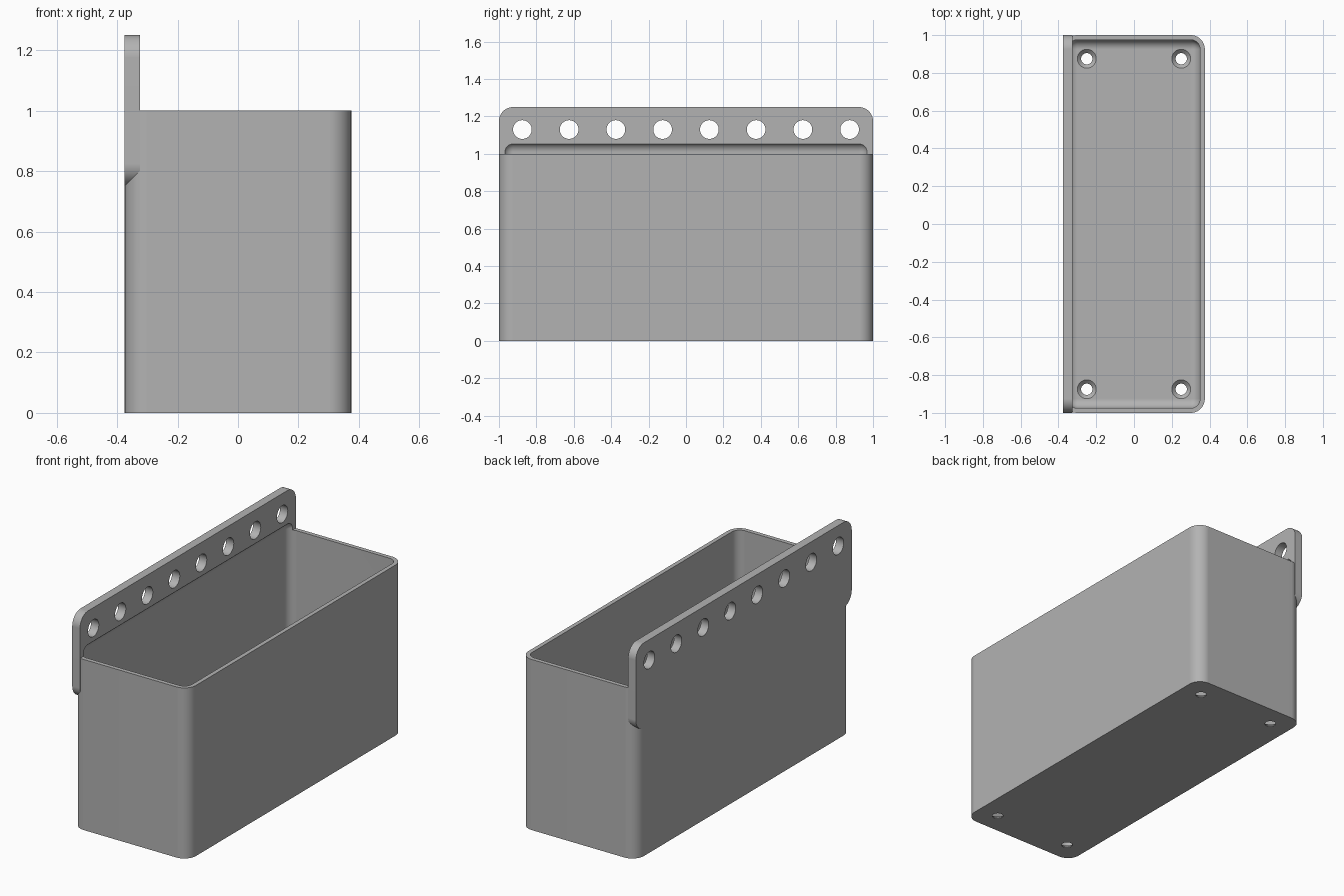
import bpy, bmesh
from math import pi, radians
from mathutils import Matrix, Vector

old = bpy.data.objects.get("Cube")
if old:
    bpy.data.objects.remove(old, do_unlink=True)

grey = bpy.data.materials.new("mid grey")
grey.use_nodes = True
colour = (0.45, 0.45, 0.45, 1)
grey.diffuse_color = colour
grey.node_tree.nodes["Principled BSDF"].inputs["Base Color"].default_value = colour


def make_object(name, bm):
    bmesh.ops.recalc_face_normals(bm, faces=bm.faces)
    mesh = bpy.data.meshes.new(name)
    bm.to_mesh(mesh)
    bm.free()
    mesh.materials.append(grey)
    obj = bpy.data.objects.new(name, mesh)
    bpy.context.collection.objects.link(obj)
    return obj


def rounded_box(name, low, high, radius, axis=None):
    """Box with edges along one axis rounded, or every edge if axis is None."""
    low, high = Vector(low), Vector(high)
    bm = bmesh.new()
    bmesh.ops.create_cube(bm, size=1)
    for v in bm.verts:
        v.co = (low + high) / 2 + v.co * (high - low)
    edges = [e for e in bm.edges if axis is None
             or abs((e.verts[0].co - e.verts[1].co)[axis]) > 0.001]
    bmesh.ops.bevel(bm, geom=edges, offset=radius, offset_type='OFFSET',
                    segments=10, profile=0.5, affect='EDGES')
    return make_object(name, bm)


def add_cone(bm, centre, r_low, r_high, depth, turn=Matrix()):
    bmesh.ops.create_cone(bm, cap_ends=True, segments=40, radius1=r_low,
                          radius2=r_high, depth=depth,
                          matrix=Matrix.Translation(centre) @ turn)


def combine(target, tool, operation):
    mod = target.modifiers.new("combine", 'BOOLEAN')
    mod.operation, mod.solver, mod.object = operation, 'EXACT', tool
    bpy.context.view_layer.objects.active = target
    bpy.ops.object.modifier_apply(modifier=mod.name)
    bpy.data.objects.remove(tool, do_unlink=True)


# Planter body and the raised mounting plate along its left-hand wall
wall, corner = 0.025, 0.075
bin_body = rounded_box("bin_body", (-0.375, -1, 0), (0.375, 1, 1), corner, axis=2)
plate = rounded_box("mounting_plate", (-0.375, -1, 0.75), (-0.325, 1, 1.25), corner, axis=0)
combine(bin_body, plate, 'UNION')

# Filleted cavity, which also hollows the foot of the plate
cavity = rounded_box("cavity", (-0.375 + wall, -1 + wall, wall),
                     (0.375 - wall, 1 - wall, 1.06), 0.05)
combine(bin_body, cavity, 'DIFFERENCE')

# Row of round holes through the plate
bm = bmesh.new()
for i in range(8):
    add_cone(bm, (-0.35, -0.875 + 0.25 * i, 1.13), 0.05, 0.05, 0.2,
             Matrix.Rotation(pi / 2, 4, 'Y'))
combine(bin_body, make_object("plate_holes", bm), 'DIFFERENCE')

# Countersunk holes in the floor: straight bore, then a flared seat
for flared in (False, True):
    bm = bmesh.new()
    for x in (-0.25, 0.25):
        for y in (-0.875, 0.875):
            if flared:
                add_cone(bm, (x, y, 0.025), 0.03, 0.07, 0.04)
            else:
                add_cone(bm, (x, y, 0), 0.03, 0.03, 0.1)
    combine(bin_body, make_object("floor_holes", bm), 'DIFFERENCE')

# Smooth fillets with crisp edges and flat broad faces
bpy.ops.object.select_all(action='DESELECT')
bin_body.select_set(True)
bpy.context.view_layer.objects.active = bin_body
bpy.ops.object.shade_smooth_by_angle(angle=radians(30))
weighted = bin_body.modifiers.new("flat face shading", 'WEIGHTED_NORMAL')
weighted.keep_sharp = True
